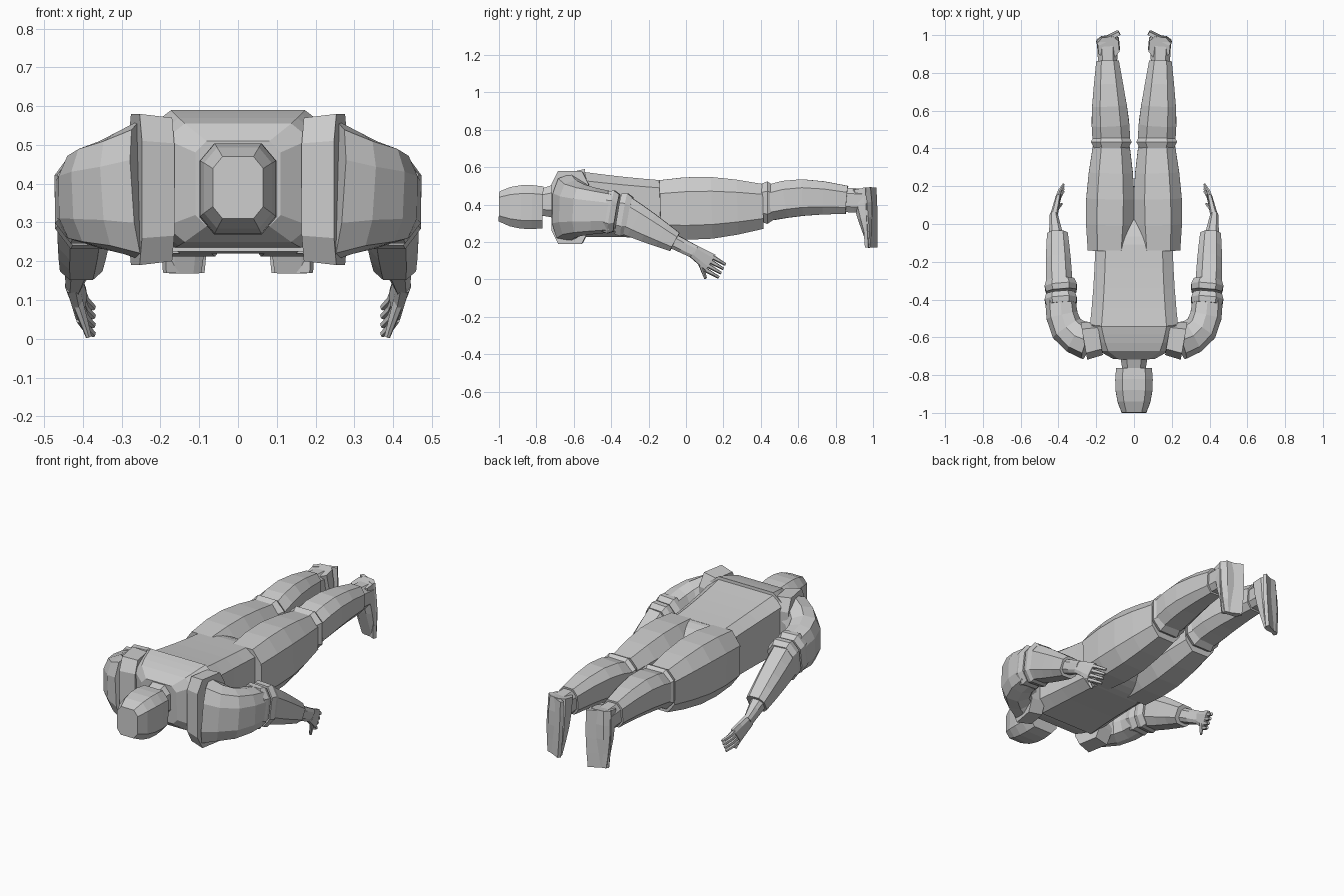
import bpy, bmesh, math
from mathutils import Vector

cube = bpy.data.objects.get("Cube")
if cube:
    bpy.data.objects.remove(cube, do_unlink=True)

colour = (0.6, 0.6, 0.6, 1)
grey = bpy.data.materials.new("plain_grey")
grey.use_nodes = True
grey.diffuse_color = colour
grey.node_tree.nodes["Principled BSDF"].inputs["Base Color"].default_value = colour


def section(sides, power):
    """Boxy unit outline with flat top, bottom and flanks."""
    def squared(value):
        return math.copysign(abs(value) ** power, value)
    angles = [(i + 0.5) * math.tau / sides for i in range(sides)]
    outline = [(squared(math.cos(a)), squared(math.sin(a))) for a in angles]
    wide = max(x for x, y in outline)
    tall = max(y for x, y in outline)
    return [(x / wide, y / tall) for x, y in outline]


def tube(name, start, end, start_size, end_size, bulge=0, bend=(0, 0, 0),
         ease=1, steps=4, sides=8, power=0.7, mirror=True):
    """Faceted tube whose (half width, half height) swells along its path."""
    start, end, bend = Vector(start), Vector(end), Vector(bend)
    start_size, end_size = Vector(start_size), Vector(end_size)
    swells = [math.sin(math.pi * i / steps) for i in range(steps + 1)]
    centres = [start.lerp(end, i / steps) + bend * s for i, s in enumerate(swells)]
    outline = section(sides, power)
    bm = bmesh.new()
    loops = []
    for i, (centre, swell) in enumerate(zip(centres, swells)):
        size = start_size.lerp(end_size, (i / steps) ** ease) * (1 + bulge * swell)
        along = centres[min(i + 1, steps)] - centres[max(i - 1, 0)]
        across = along.cross(Vector((0, 0, 1))).normalized()
        up = across.cross(along).normalized()
        loops.append([bm.verts.new(centre + across * size.x * x + up * size.y * y)
                      for x, y in outline])
    for near, far in zip(loops, loops[1:]):
        for i in range(sides):
            j = (i + 1) % sides
            bm.faces.new((near[i], near[j], far[j], far[i]))
    bm.faces.new(loops[0])
    bm.faces.new(loops[-1])
    bmesh.ops.recalc_face_normals(bm, faces=bm.faces)
    mesh = bpy.data.meshes.new(name)
    bm.to_mesh(mesh)
    bm.free()
    mesh.materials.append(grey)
    obj = bpy.data.objects.new(name, mesh)
    bpy.context.collection.objects.link(obj)
    if mirror:
        obj.modifiers.new("mirror", 'MIRROR')


# Head and neck, crown towards the front
tube("head", start=(0, -1, 0.39), end=(0, -0.765, 0.385),
     start_size=(0.065, 0.08), end_size=(0.095, 0.112), bulge=0.13, ease=0.5,
     power=0.55, mirror=False)
tube("neck", start=(0, -0.8, 0.41), end=(0, -0.66, 0.42),
     start_size=(0.055, 0.065), end_size=(0.08, 0.1), steps=2, mirror=False)

# Torso: raised shoulder yoke, long body, pelvis wedge between the legs
tube("shoulder_yoke", start=(0, -0.71, 0.4), end=(0, -0.53, 0.41),
     start_size=(0.11, 0.11), end_size=(0.235, 0.18), ease=0.35,
     power=0.35, mirror=False)
tube("body", start=(0, -0.56, 0.4), end=(0, -0.14, 0.375),
     start_size=(0.235, 0.175), end_size=(0.205, 0.155), bulge=-0.02,
     power=0.35, mirror=False)
tube("pelvis", start=(0, -0.15, 0.375), end=(0, 0.02, 0.375),
     start_size=(0.205, 0.155), end_size=(0.05, 0.1), ease=2,
     power=0.4, mirror=False)

# Legs: thigh, gathered knee, shin
tube("thigh", start=(0.13, -0.14, 0.375), end=(0.12, 0.41, 0.39),
     start_size=(0.115, 0.155), end_size=(0.098, 0.12), bulge=0.2)
tube("knee", start=(0.12, 0.4, 0.41), end=(0.12, 0.47, 0.41),
     start_size=(0.09, 0.1), end_size=(0.09, 0.09), bulge=0.2, steps=2)
tube("shin", start=(0.12, 0.45, 0.41), end=(0.14, 0.86, 0.425),
     start_size=(0.1, 0.095), end_size=(0.06, 0.075), bulge=0.15,
     bend=(0, -0.03, 0.02))

# Boots: ankle, foot with toes hanging down, flat sole facing the rear
tube("ankle", start=(0.14, 0.84, 0.425), end=(0.14, 0.96, 0.42),
     start_size=(0.05, 0.065), end_size=(0.055, 0.065), steps=2)
tube("foot", start=(0.135, 0.935, 0.485), end=(0.14, 0.985, 0.17),
     start_size=(0.055, 0.055), end_size=(0.045, 0.01), bulge=0.2)
tube("sole", start=(0.135, 0.98, 0.49), end=(0.14, 0.99, 0.17),
     start_size=(0.065, 0.01), end_size=(0.055, 0.01), bulge=0.1, sides=4)

# Arms: shoulder cap, curved sleeve, elbow bands, forearm, bare wrist
tube("shoulder_cap", start=(0.18, -0.605, 0.385), end=(0.265, -0.62, 0.385),
     start_size=(0.09, 0.185), end_size=(0.1, 0.195), steps=1, power=0.5)
tube("sleeve", start=(0.24, -0.62, 0.38), end=(0.39, -0.4, 0.36),
     start_size=(0.1, 0.185), end_size=(0.08, 0.11),
     bend=(0.04, -0.045, 0), ease=0.7, sides=10)
for i in range(2):
    y, z = -0.43 + 0.07 * i, 0.365 - 0.015 * i
    tube(f"elbow_band_{i + 1}", start=(0.385, y, z), end=(0.39, y + 0.06, z - 0.01),
         start_size=(0.08, 0.11), end_size=(0.075, 0.1), bulge=0.1, steps=2)
tube("forearm", start=(0.395, -0.34, 0.35), end=(0.405, -0.06, 0.2),
     start_size=(0.07, 0.1), end_size=(0.055, 0.055), bulge=0.05)
tube("wrist", start=(0.41, -0.08, 0.21), end=(0.425, 0.05, 0.145),
     start_size=(0.04, 0.04), end_size=(0.02, 0.035), steps=2)

# Hands: flat palm, four fanned fingers, thumb
tube("palm", start=(0.425, 0.04, 0.15), end=(0.405, 0.13, 0.09),
     start_size=(0.02, 0.035), end_size=(0.013, 0.05), steps=2)
for i in range(4):
    drop = Vector((0, -0.012, -0.023)) * i
    tube(f"finger_{i + 1}", start=Vector((0.405, 0.14, 0.12)) + drop,
         end=Vector((0.373, 0.21, 0.08)) + drop, bend=(0.005, 0, 0),
         start_size=(0.011, 0.013), end_size=(0.006, 0.008), steps=2, sides=6)
tube("thumb", start=(0.415, 0.075, 0.095), end=(0.385, 0.105, 0.005),
     start_size=(0.012, 0.016), end_size=(0.006, 0.008), steps=2, sides=6)
